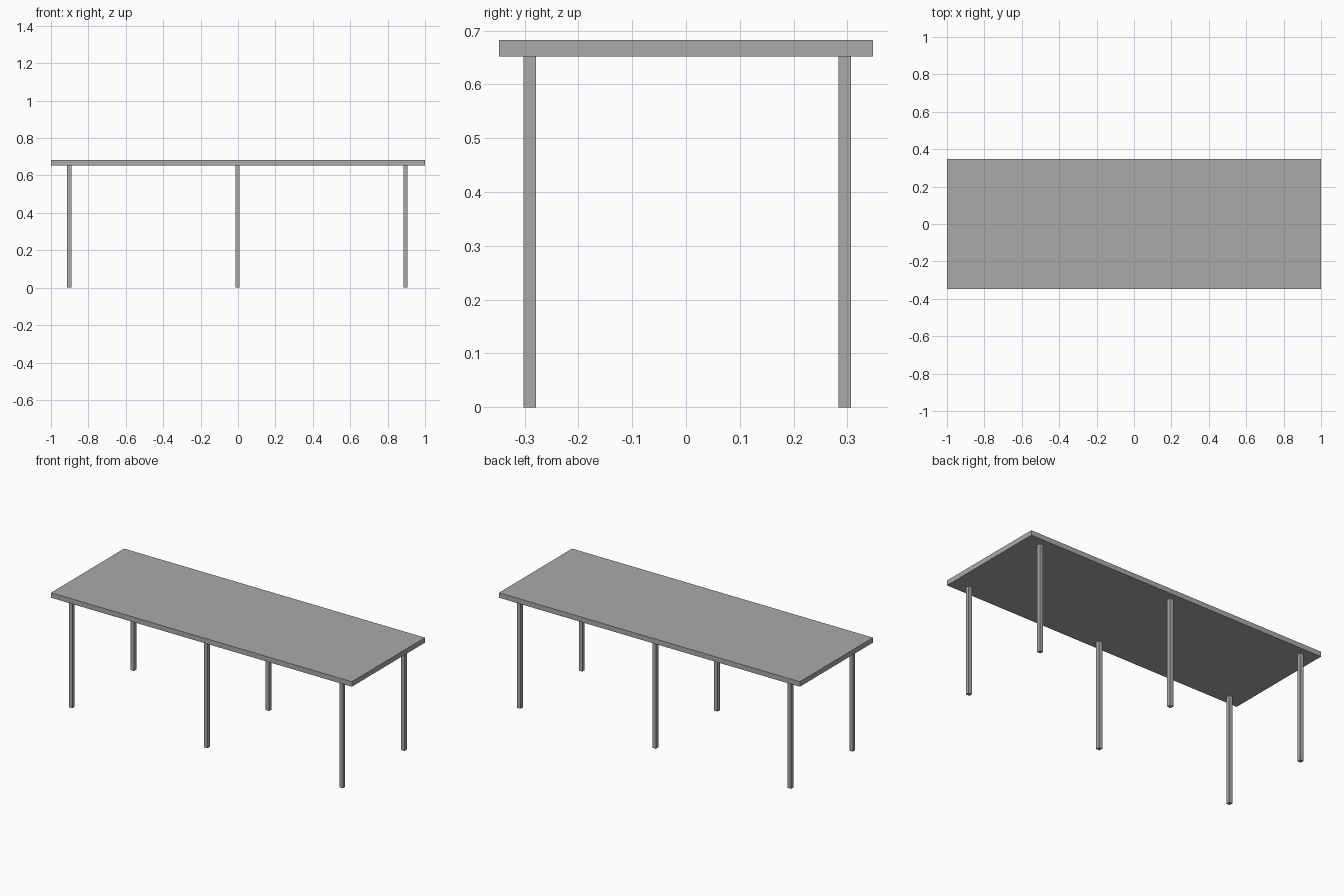
import bpy

cube = bpy.data.objects.get("Cube")
if cube:
    bpy.data.objects.remove(cube, do_unlink=True)

# One plain grey for the whole table
grey = bpy.data.materials.new("grey")
grey.use_nodes = True
colour = (0.4, 0.4, 0.4, 1)
grey.diffuse_color = colour
grey.node_tree.nodes["Principled BSDF"].inputs["Base Color"].default_value = colour


def box(name, centre, size):
    bpy.ops.mesh.primitive_cube_add(size=1, location=centre)
    obj = bpy.context.object
    obj.name = name
    obj.scale = size
    bpy.ops.object.transform_apply(location=False, rotation=False, scale=True)
    obj.data.materials.append(grey)
    return obj


HEIGHT, THICK = 0.682, 0.03
LEG_HEIGHT = HEIGHT - THICK
LEG_WIDTH = 0.023

# Table top
box("table_top", (0, 0, HEIGHT - THICK / 2), (2, 0.694, THICK))

# Three pairs of square legs
for side, x in (("right", -0.902), ("middle", -0.003), ("left", 0.896)):
    for end, y in (("front", -0.29), ("back", 0.295)):
        box(f"{end}_{side}_leg", (x, y, LEG_HEIGHT / 2),
            (LEG_WIDTH, LEG_WIDTH, LEG_HEIGHT))
